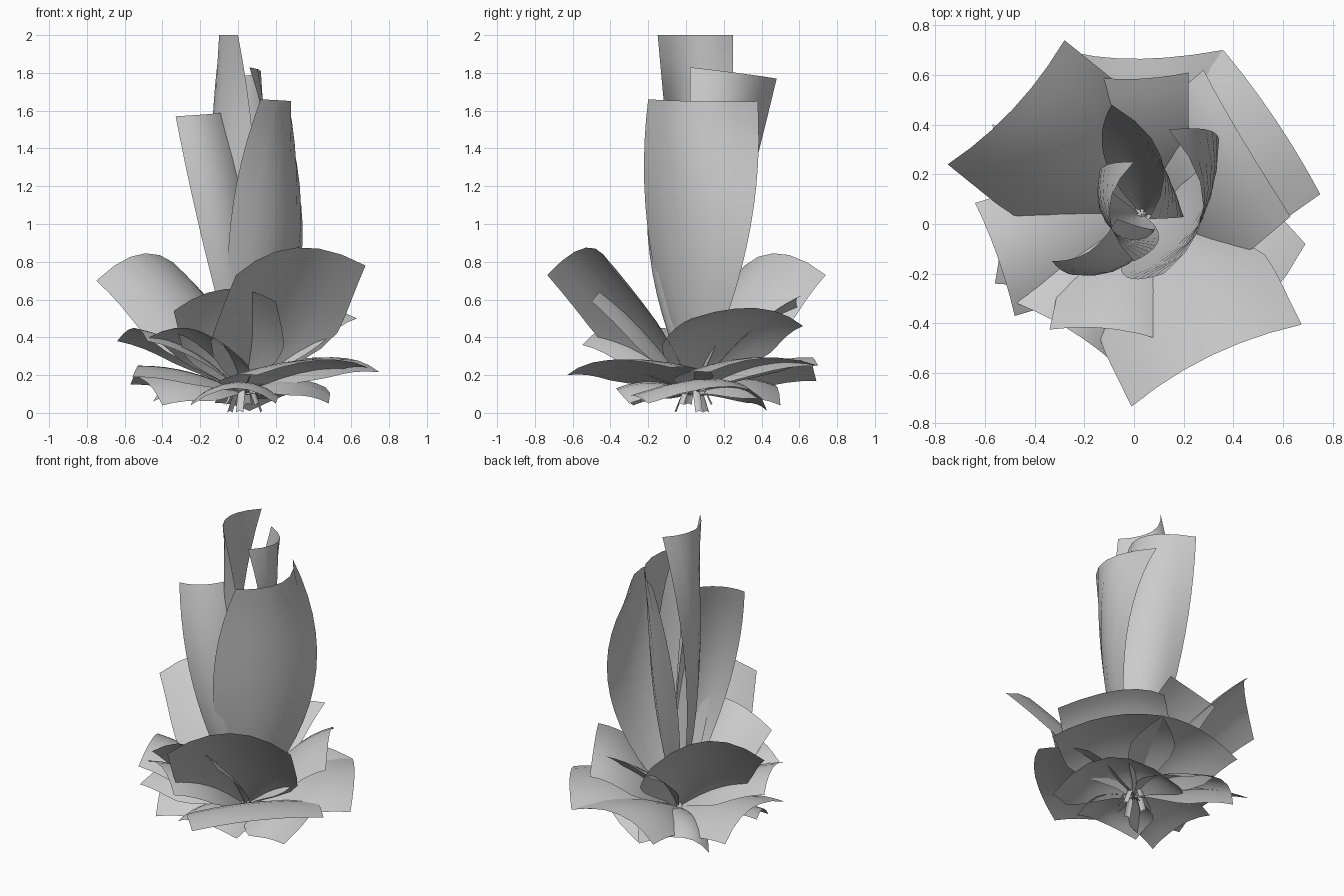
import bpy
import math
from mathutils import Vector

cube = bpy.data.objects.get("Cube")
if cube:
    bpy.data.objects.remove(cube, do_unlink=True)

# One plain leaf colour
grey = bpy.data.materials.new("leaf_grey")
grey.use_nodes = True
tone = (0.6, 0.6, 0.6, 1)
grey.diffuse_color = tone
grey.node_tree.nodes["Principled BSDF"].inputs["Base Color"].default_value = tone

HEART = Vector((0.03, 0.04, 0.1))   # point where the leaves meet


def bezier(a, b, c, u):
    return a * (1 - u) ** 2 + b * 2 * u * (1 - u) + c * u * u


def sheet(name, point, rows, columns=6):
    """Smooth grid surface from point(u, v), u along the leaf, v from -1 to 1 across."""
    verts = [point(i / rows, 2 * j / columns - 1)
             for i in range(rows + 1) for j in range(columns + 1)]
    step = columns + 1
    faces = [(a, a + 1, a + step + 1, a + step)
             for i in range(rows) for a in range(i * step, i * step + columns)]
    mesh = bpy.data.meshes.new(name)
    mesh.from_pydata(verts, [], faces)
    mesh.materials.append(grey)
    mesh.shade_smooth()
    bpy.context.collection.objects.link(bpy.data.objects.new(name, mesh))


def leaf(name, left, middle, right, arch=0.1, base=HEART, rows=8):
    """Arched leaf widening from the heart to a wide cut tip given by three points."""
    left, middle, right = Vector(left), Vector(middle), Vector(right)
    bend = (base + middle) / 2 + Vector((0, 0, arch))
    side, trough = (right - left) / 2, (left + right) / 2 - middle

    def point(u, v):
        width = 0.06 + 0.94 * math.sin(min(1, u / 0.57) * math.pi / 2) ** 1.3
        return bezier(base, bend, middle, u) + (side * v + trough * v * v) * width
    sheet(name, point, rows)


def blade(name, tip, belly):
    """Upright twisted blade: three points at the tip, three (x, y) halfway up."""
    tip = [Vector(p) for p in tip]
    bends = []
    for top, half in zip(tip, belly):
        average = (HEART + top) / 2
        bends.append(Vector((2 * half[0] - average.x, 2 * half[1] - average.y, average.z)))

    def point(u, v):
        left, middle, right = (bezier(HEART, b, t, u) for b, t in zip(bends, tip))
        return middle + (right - left) / 2 * v + ((left + right) / 2 - middle) * v * v
    sheet(name, point, 14)


# Upright inner blades, curled and twisted around the middle
blade("tall_blade_centre", [(0, 0.25, 2), (-0.1, 0.05, 2), (0, -0.15, 2)],
      [(-0.14, 0.2), (-0.1, 0), (0.1, -0.06)])
blade("tall_blade_front", [(-0.33, -0.15, 1.57), (-0.18, -0.11, 1.58), (-0.07, 0.02, 1.59)],
      [(-0.17, -0.19), (-0.02, -0.16), (0.08, -0.02)])
blade("tall_blade_left", [(0.12, -0.2, 1.66), (0.28, 0.07, 1.65), (0.14, 0.38, 1.65)],
      [(-0.05, -0.19), (0.23, -0.01), (0.34, 0.32)])
blade("tall_blade_back", [(-0.09, 0.48, 1.77), (0.11, 0.27, 1.8), (0.06, 0.02, 1.83)],
      [(-0.12, 0.27), (0.08, 0.22), (0.2, 0.03)])

# High spreading leaves
leaf("high_leaf_back_right", (-0.75, 0.24, 0.7), (-0.49, 0.46, 0.845), (-0.28, 0.74, 0.73), 0.14)
leaf("high_leaf_front_left", (-0.01, -0.735, 0.73), (0.31, -0.53, 0.875), (0.675, -0.405, 0.78),
     0.06)
leaf("high_leaf_back_left", (0.63, 0.03, 0.5), (0.42, 0.37, 0.555), (0.28, 0.62, 0.46), 0.17)
leaf("high_leaf_front", (-0.34, -0.425, 0.54), (-0.07, -0.425, 0.655), (0.2, -0.5, 0.59), 0.08)
leaf("high_leaf_back", (-0.15, 0.59, 0.55), (0.03, 0.585, 0.6), (0.22, 0.61, 0.62), 0.12)

# Middle leaves, arching over at the tip
leaf("middle_leaf_right", (-0.64, 0.085, 0.38), (-0.55, -0.13, 0.45), (-0.48, -0.37, 0.38), 0.12)
leaf("middle_leaf_front_right", (-0.47, -0.32, 0.4), (-0.27, -0.42, 0.45), (-0.09, -0.55, 0.36),
     0.12)
leaf("middle_leaf_back_left", (0.75, 0.12, 0.215), (0.57, 0.42, 0.29), (0.36, 0.7, 0.25), 0.13)
leaf("middle_leaf_back", (0.355, 0.7, 0.25), (0.03, 0.665, 0.29), (-0.24, 0.69, 0.17))
leaf("middle_leaf_front_left", (0.1, -0.63, 0.2), (0.44, -0.41, 0.28), (0.69, -0.08, 0.24), 0.12)

# Low leaves, drooping towards the ground
leaf("low_leaf_right", (-0.57, 0.4, 0.15), (-0.53, 0.08, 0.25), (-0.56, -0.24, 0.19), 0.08)
leaf("low_leaf_back_right", (-0.45, 0.4, 0.06), (-0.3, 0.47, 0.15), (0, 0.5, 0.04), 0.12)
leaf("low_leaf_back_left", (0.48, -0.2, 0.05), (0.41, 0.25, 0.14), (0.06, 0.43, 0.01), 0.12)
leaf("low_leaf_front_right", (-0.56, 0.05, 0.18), (-0.48, -0.13, 0.16), (-0.4, -0.3, 0.04))
leaf("low_leaf_front", (-0.25, -0.28, 0.04), (-0.02, -0.37, 0.13), (0.2, -0.3, 0.05))

# Small narrow stubs curling under the crown
for k in range(6):
    turn = math.tau * k / 6 + 0.3
    out = Vector((math.cos(turn), math.sin(turn), 0))
    side = Vector((-out.y, out.x, 0)) * 0.02
    tip = HEART + out * 0.1
    tip.z = 0.04 * (k % 2)
    leaf("crown_stub_%d" % (k + 1), tip - side, tip + Vector((0, 0, 0.01)), tip + side,
         arch=0.05, base=HEART + Vector((0, 0, 0.08)), rows=4)
